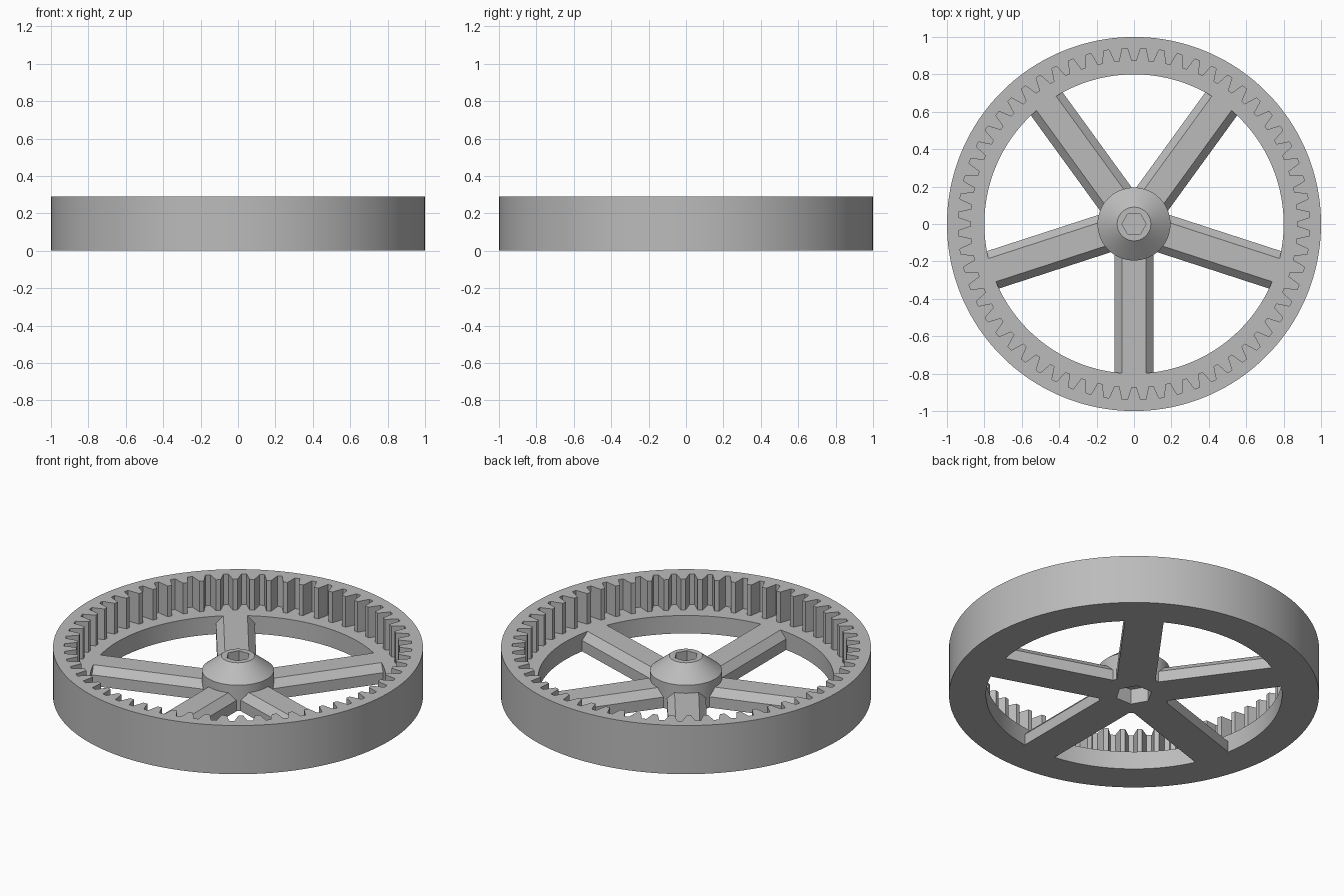
import bpy, bmesh
from math import sin, cos, pi, radians
from mathutils import Matrix

cube = bpy.data.objects.get("Cube")
if cube:
    bpy.data.objects.remove(cube)

grey = bpy.data.materials.new("plain grey")
grey.use_nodes = True
colour = (0.5, 0.5, 0.5, 1)
grey.diffuse_color = colour
grey.node_tree.nodes["Principled BSDF"].inputs["Base Color"].default_value = colour

TEETH, SPOKES = 60, 5
HEIGHT, WEB = 0.29, 0.107      # rim height, spoke and ledge height


def finish(name, bm):
    bmesh.ops.recalc_face_normals(bm, faces=bm.faces)
    mesh = bpy.data.meshes.new(name)
    bm.to_mesh(mesh)
    bm.free()
    mesh.materials.append(grey)
    obj = bpy.data.objects.new(name, mesh)
    bpy.context.collection.objects.link(obj)
    bpy.ops.object.select_all(action='DESELECT')
    obj.select_set(True)
    bpy.context.view_layer.objects.active = obj
    bpy.ops.object.shade_smooth_by_angle(angle=radians(20))
    return obj


def bridge_rings(bm, sections, angles, closed):
    """Join rings given as (radius function, z) into a skin."""
    rings = [[bm.verts.new((r(a) * cos(a), r(a) * sin(a), z)) for a in angles]
             for r, z in sections]
    n = len(angles)
    pairs = list(zip(rings, rings[1:]))
    if closed:
        pairs.append((rings[-1], rings[0]))
    else:
        bm.faces.new(rings[0])
        bm.faces.new(rings[-1])
    for low, high in pairs:
        for i in range(n):
            j = (i + 1) % n
            bm.faces.new((low[i], low[j], high[j], high[i]))


def circle(radius):
    return lambda a: radius


def hexagon(radius):
    return lambda a: radius * cos(pi / 6) / cos(a % (pi / 3) - pi / 6)


# Rim with internal teeth and a flat inner ledge
pitch = 2 * pi / TEETH
steps = (-0.36, -0.14, 0.14, 0.36)     # tip edges lie in the middle
angles = [pitch * (t + s) for t in range(TEETH) for s in steps]
tooth_radius = {a: 0.872 if i % 4 in (1, 2) else 0.94 for i, a in enumerate(angles)}
bm = bmesh.new()
bridge_rings(bm, [(circle(1), 0), (circle(1), HEIGHT),
                  (tooth_radius.get, HEIGHT), (tooth_radius.get, WEB),
                  (circle(0.8), WEB), (circle(0.8), 0)], angles, True)
finish("toothed_rim", bm)

# Hub with cone top and hexagonal sockets above and below
bm = bmesh.new()
bridge_rings(bm, [(hexagon(0.1), 0.09), (hexagon(0.1), 0),
                  (circle(0.195), 0), (circle(0.195), 0.155),
                  (circle(0.09), 0.24), (hexagon(0.065), 0.24),
                  (hexagon(0.065), 0.14)],
             [2 * pi * i / 60 for i in range(60)], False)
finish("hub", bm)

# Spokes with chamfered upper edges
profile = [(-0.105, 0), (0.105, 0), (0.105, 0.065),
           (0.065, WEB), (-0.065, WEB), (-0.105, 0.065)]
for k in range(SPOKES):
    bm = bmesh.new()
    face = bm.faces.new([bm.verts.new((x, -0.12, z)) for x, z in profile])
    ext = bmesh.ops.extrude_face_region(bm, geom=[face], use_keep_orig=True)
    moved = [v for v in ext["geom"] if isinstance(v, bmesh.types.BMVert)]
    bmesh.ops.translate(bm, verts=moved, vec=(0, -0.68, 0))
    bm.transform(Matrix.Rotation(2 * pi * k / SPOKES, 4, 'Z'))
    finish(f"spoke_{k + 1}", bm)
